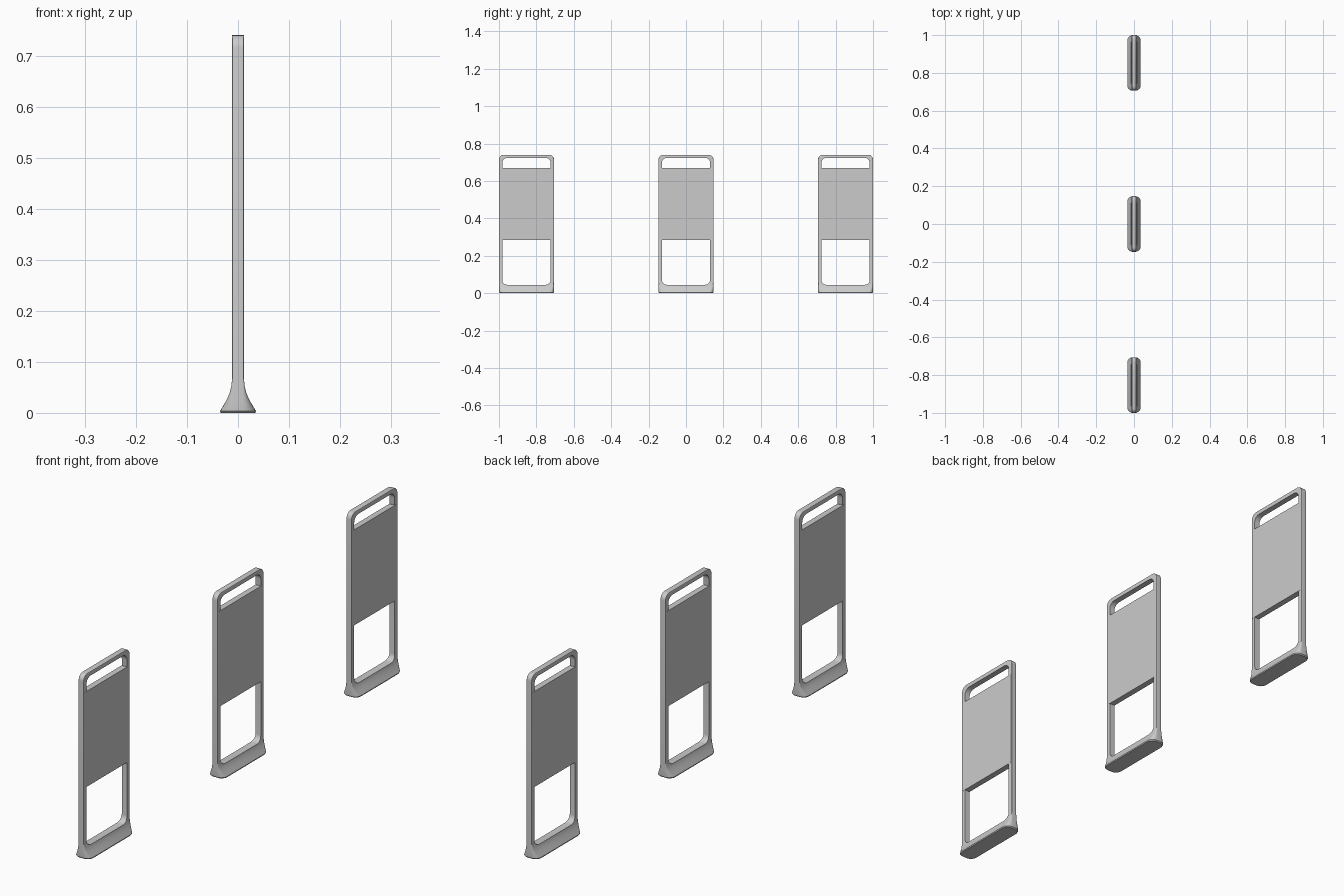
import bpy, bmesh, math

if "Cube" in bpy.data.objects:
    bpy.data.objects.remove(bpy.data.objects["Cube"])

HALF_Y, HEIGHT = 0.147, 0.74


def rounded_rect(hu, cv0, cv1, r, steps=5):
    """Counter-clockwise rounded rectangle, u in +-hu, v from cv0 to cv1."""
    pts = []
    for k, (u, v) in enumerate([(hu - r, cv1 - r), (r - hu, cv1 - r),
                                (r - hu, cv0 + r), (hu - r, cv0 + r)]):
        for i in range(steps + 1):
            a = math.pi / 2 * (k + i / steps)
            pts.append((u + r * math.cos(a), v + r * math.sin(a)))
    return pts


def loft(name, rings):
    bm = bmesh.new()
    loops = [[bm.verts.new(p) for p in ring] for ring in rings]
    for a, b in zip(loops, loops[1:]):
        for i in range(len(a)):
            j = (i + 1) % len(a)
            bm.faces.new((a[i], a[j], b[j], b[i]))
    bm.faces.new(loops[0][::-1])
    bm.faces.new(loops[-1])
    bmesh.ops.recalc_face_normals(bm, faces=bm.faces)
    me = bpy.data.meshes.new(name)
    bm.to_mesh(me)
    bm.free()
    ob = bpy.data.objects.new(name, me)
    bpy.context.collection.objects.link(ob)
    return ob


def select(ob):
    bpy.ops.object.select_all(action='DESELECT')
    ob.select_set(True)
    bpy.context.view_layer.objects.active = ob


# Frame body: stacked plan sections (z, half x, half y), flared foot to rounded top
sections = [(0.0, 0.034, 0.142), (0.004, 0.035, 0.146), (0.018, 0.0265, 0.147),
            (0.030, 0.020, 0.147), (0.040, 0.0160, 0.147),
            (0.052, 0.0132, 0.147), (0.067, 0.0115, 0.147)]
R = 0.025
for i in range(7):
    a = math.pi / 2 * i / 6
    sections.append((HEIGHT - R + R * math.sin(a), 0.0115,
                     HALF_Y - R + R * math.cos(a)))
rings = []
for z, hx, hy in sections:
    r = max(0.002, hx - 0.0095)
    rings.append([(u, v, z) for u, v in rounded_rect(hx, -hy, hy, r)])
frame = loft("frame", rings)

# Opening cut through the frame
outline = rounded_rect(0.129, 0.045, 0.724, 0.026)
cutter = loft("opening_cutter", [[(x, y, z) for y, z in outline]
                                 for x in (-0.1, 0.1)])
cutter.hide_render = True
mod = frame.modifiers.new("opening", 'BOOLEAN')
mod.operation = 'DIFFERENCE'
mod.solver = 'EXACT'
mod.object = cutter
select(frame)
bpy.ops.object.modifier_apply(modifier=mod.name)
bpy.data.objects.remove(cutter)
select(frame)
bpy.ops.object.shade_smooth_by_angle(angle=math.radians(30))

# Sign panel across the frame
px, py = 0.012, 0.144
panel = loft("panel", [[(-px, -py, z), (px, -py, z), (px, py, z), (-px, py, z)]
                       for z in (0.285, 0.67)])

# Row of three stands
for part in (frame, panel):
    for y in (-0.853, 0.853):
        copy = part.copy()
        copy.location.y = y
        bpy.context.collection.objects.link(copy)
